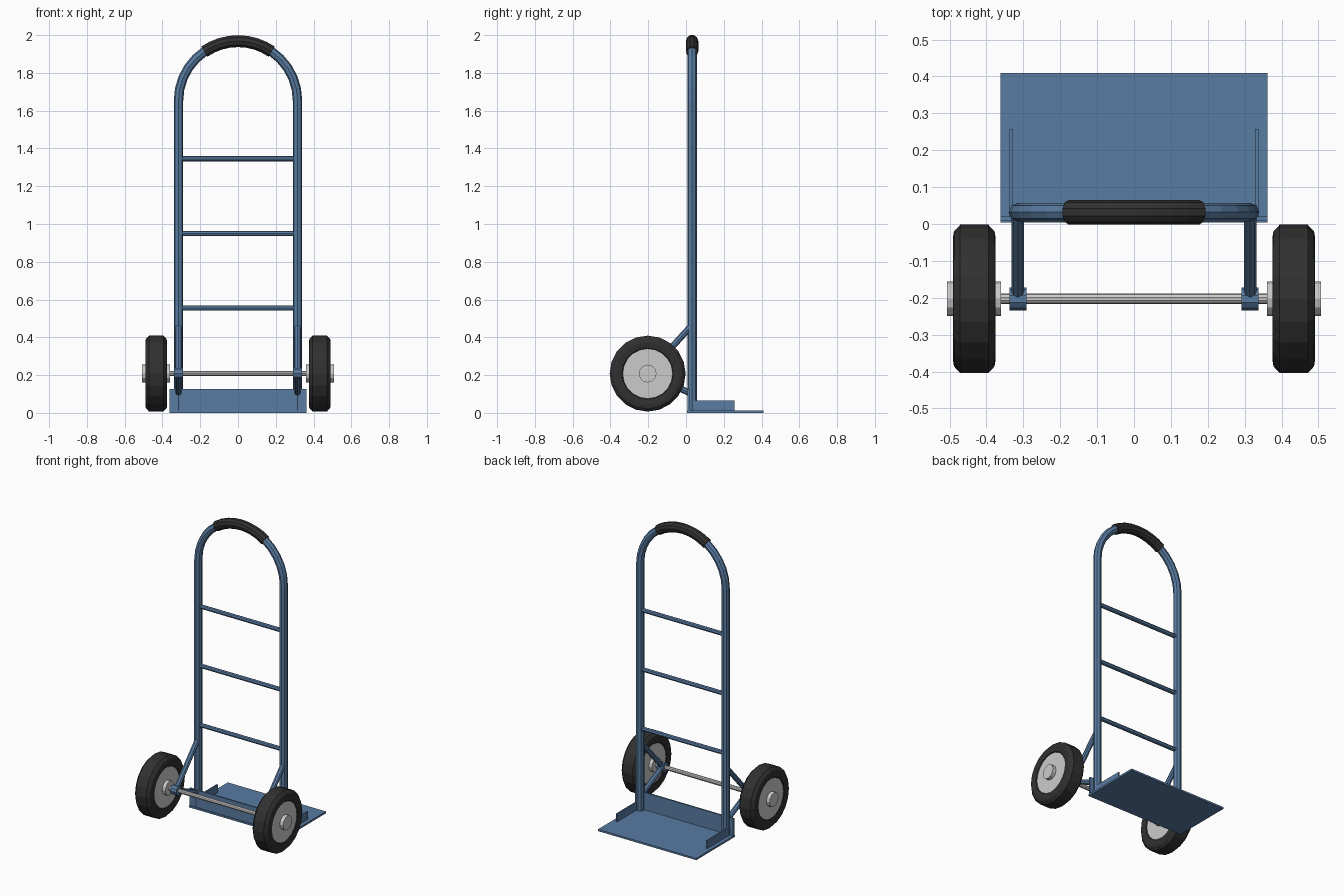
import bpy, bmesh, math
from mathutils import Vector

if "Cube" in bpy.data.objects:
    bpy.data.objects.remove(bpy.data.objects["Cube"])


def material(name, rgb):
    m = bpy.data.materials.new(name)
    m.diffuse_color = (*rgb, 1)
    m.use_nodes = True
    m.node_tree.nodes["Principled BSDF"].inputs["Base Color"].default_value = m.diffuse_color
    return m


BLUE = material("blue_paint", (0.10, 0.20, 0.36))
BLACK = material("black_rubber", (0.03, 0.03, 0.03))


def finish(name, bm, mat=None):
    bmesh.ops.recalc_face_normals(bm, faces=bm.faces)
    me = bpy.data.meshes.new(name)
    bm.to_mesh(me)
    bm.free()
    ob = bpy.data.objects.new(name, me)
    bpy.context.collection.objects.link(ob)
    if mat:
        me.materials.append(mat)
    return ob


def bridge(bm, rings):
    for a, b in zip(rings, rings[1:]):
        n = len(a)
        for i in range(n):
            bm.faces.new((a[i], a[(i + 1) % n], b[(i + 1) % n], b[i]))


def tube(name, path, r, sides=8, mat=None):
    """Capped round tube along a path lying in one plane."""
    bm = bmesh.new()
    pts = [Vector(p) for p in path]
    first = (pts[1] - pts[0]).normalized()
    # plane normal: y for parts in the frame plane, x for the braces
    side = Vector((0, 1, 0)) if abs(first.y) < 1e-4 else Vector((1, 0, 0))
    rings = []
    for i, p in enumerate(pts):
        t = (pts[min(i + 1, len(pts) - 1)] - pts[max(i - 1, 0)]).normalized()
        up = t.cross(side)
        rings.append([bm.verts.new(p + r * (side * math.cos(a) + up * math.sin(a)))
                      for a in (math.tau * k / sides for k in range(sides))])
    bridge(bm, rings)
    bm.faces.new(rings[0])
    bm.faces.new(rings[-1])
    return finish(name, bm, mat)


def box(name, lo, hi, mat=None):
    bm = bmesh.new()
    bmesh.ops.create_cube(bm, size=1)
    for v in bm.verts:
        v.co = [(l + h) / 2 + c * (h - l) for l, h, c in zip(lo, hi, v.co)]
    return finish(name, bm, mat)


HX, FY = 0.315, 0.032          # frame tube half spacing and depth
ARC_Z = 1.653                  # where the arch begins
AXY, AXZ = -0.203, 0.208       # axle position


def arch(a0, a1, n):
    return [(HX * math.sin(a), FY, ARC_Z + HX * math.cos(a))
            for a in (a0 + (a1 - a0) * i / n for i in range(n + 1))]


# bent main frame and rubber grip
tube("main_frame", [(-HX, FY, 0.01)] + arch(-math.pi / 2, math.pi / 2, 16) + [(HX, FY, 0.01)],
     0.025, 8, BLUE)
tube("handle_grip", arch(-0.6, 0.6, 8), 0.033, 10, BLACK)

# rungs
for i, z in enumerate((0.555, 0.95, 1.345)):
    tube(f"rung_{i + 1}", [(-HX, FY, z), (HX, FY, z)], 0.014, 8, BLUE)

# toe plate with its upright back
box("toe_plate", (-0.362, 0.004, 0), (0.362, 0.409, 0.012), BLUE)
box("toe_plate_back", (-0.362, 0.009, 0), (0.362, 0.02, 0.127), BLUE)

# axle
tube("axle", [(-0.45, AXY, AXZ), (0.45, AXY, AXZ)], 0.014, 10)


def tyre(name, x, n=20):
    prof = [(-0.046, 0.128), (-0.054, 0.136), (-0.058, 0.165), (-0.055, 0.183), (-0.038, 0.198),
            (0.038, 0.198), (0.055, 0.183), (0.058, 0.165), (0.054, 0.136), (0.046, 0.128)]
    prof = [(dx, r * 0.201 / 0.198 if r > 0.19 else r) for dx, r in prof]
    bm = bmesh.new()
    rings = [[bm.verts.new((x + dx, AXY + r * math.cos(a), AXZ + r * math.sin(a)))
              for a in (math.tau * k / n for k in range(n))] for dx, r in prof]
    bridge(bm, rings + rings[:1])
    return finish(name, bm, BLACK)


for s, label in ((-1, "left"), (1, "right")):
    # side gusset on the toe plate
    g = sorted((s * 0.328, s * 0.337))
    box(f"{label}_gusset", (g[0], 0.015, 0.005), (g[1], 0.257, 0.065), BLUE)
    # braces and collar carrying the axle
    hub = (s * HX, AXY, AXZ)
    tube(f"{label}_upper_brace", [(s * HX, FY, 0.465), hub], 0.017, 8, BLUE)
    tube(f"{label}_lower_brace", [(s * HX, FY, 0.10), hub], 0.017, 8, BLUE)
    tube(f"{label}_axle_collar", [(s * 0.292, AXY, AXZ), (s * 0.338, AXY, AXZ)], 0.031, 10, BLUE)
    # wheel
    cx = 0.433
    tyre(f"{label}_tyre", s * cx)
    tube(f"{label}_rim", [(s * (cx - 0.05), AXY, AXZ), (s * (cx + 0.05), AXY, AXZ)], 0.133, 20)
    tube(f"{label}_hub", [(s * 0.36, AXY, AXZ), (s * 0.507, AXY, AXZ)], 0.047, 12)
